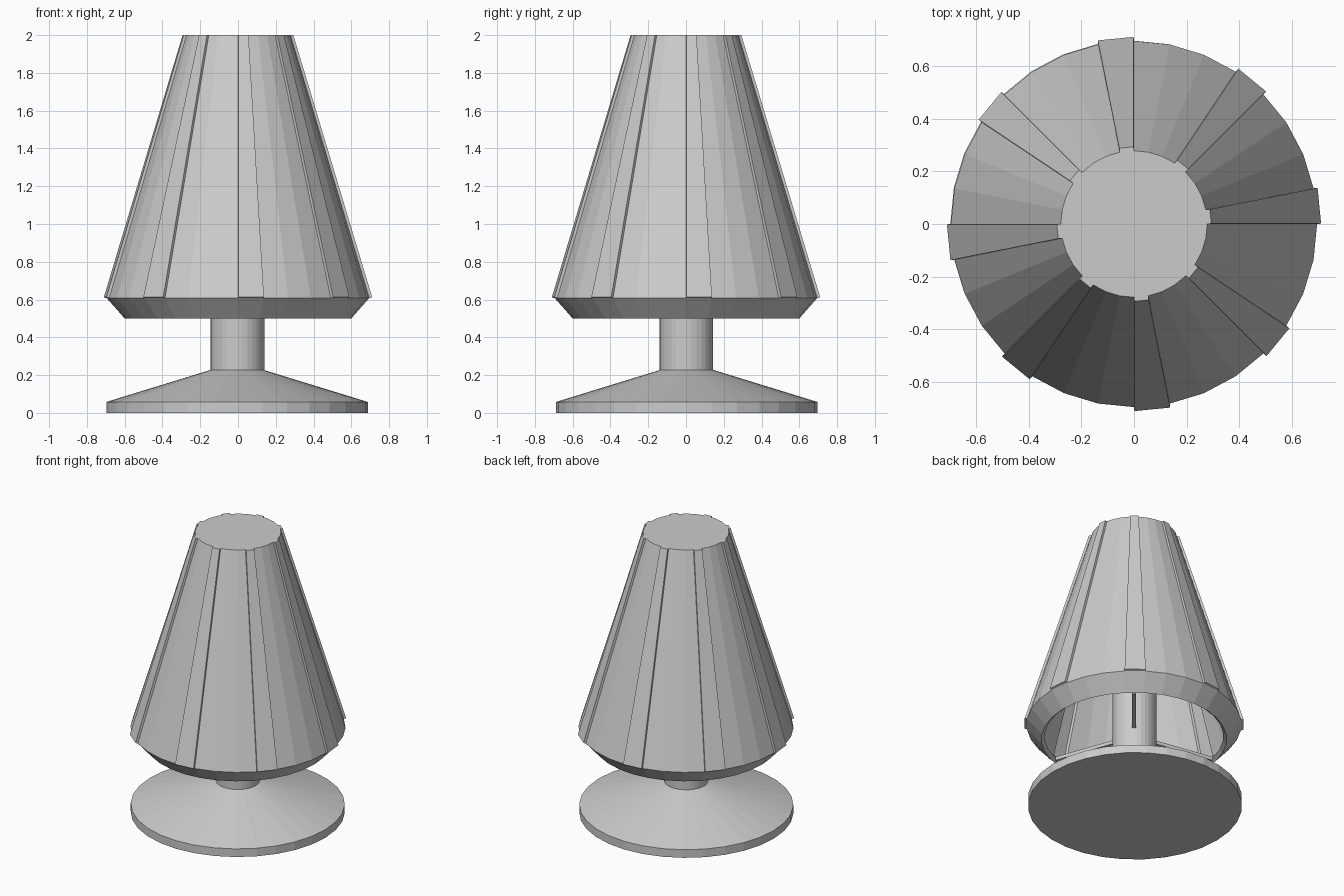
import bpy, bmesh
from math import pi, cos, sin, radians
from mathutils import Matrix

if "Cube" in bpy.data.objects:
    bpy.data.objects.remove(bpy.data.objects["Cube"])

SIDES = 32


def finish(bm, name):
    mesh = bpy.data.meshes.new(name)
    bm.to_mesh(mesh)
    bm.free()
    obj = bpy.data.objects.new(name, mesh)
    bpy.context.collection.objects.link(obj)
    return obj


def lathe(profile, cap_bottom=True, cx=0.0, cy=0.0):
    """Stack rings of (radius, z) from bottom to top and cap the ends."""
    bm = bmesh.new()
    rings = [[bm.verts.new((cx + r * cos(2 * pi * i / SIDES),
                            cy + r * sin(2 * pi * i / SIDES), z))
              for i in range(SIDES)] for r, z in profile]
    bands = []
    for lo, hi in zip(rings, rings[1:]):
        bands.append([bm.faces.new((lo[i], lo[(i + 1) % SIDES],
                                    hi[(i + 1) % SIDES], hi[i]))
                      for i in range(SIDES)])
    bm.faces.new(rings[-1])
    if cap_bottom:
        bm.faces.new(rings[0][::-1])
    bm.normal_update()
    return bm, bands


# base: thin disc rising as a shallow cone to the stem
bm, _ = lathe([(0.692, 0), (0.692, 0.058), (0.142, 0.227)], cx=-0.005, cy=0.004)
finish(bm, "base")

# stem
bm, _ = lathe([(0.142, 0.2), (0.142, 0.9)], cx=-0.003, cy=0.002)
finish(bm, "stem")

# shade: hollow cone with a turned-in rim, every fourth panel raised
bm, bands = lathe([(0.6, 0.5), (0.695, 0.608), (0.278, 2.0)], cap_bottom=False)
panels = bands[1][::4]
raised = bmesh.ops.extrude_discrete_faces(bm, faces=panels)["faces"]
for f in raised:
    f.normal_update()
    n = f.normal.copy()
    for v in f.verts:
        v.co += n * 0.016
        v.co.z = min(v.co.z, 2.0)
shade = finish(bm, "shade")
solid = shade.modifiers.new("thickness", "SOLIDIFY")
solid.thickness = 0.03
solid.offset = -1

# three thin spokes joining the stem to the rim of the shade
for k in range(3):
    bm = bmesh.new()
    bmesh.ops.create_cube(bm, size=1, matrix=(
        Matrix.Rotation(radians(50 + 120 * k), 4, 'Z')
        @ Matrix.Translation((0.355, 0, 0.515))
        @ Matrix.Diagonal((0.45, 0.025, 0.025, 1))))
    finish(bm, f"spoke_{k + 1}")
